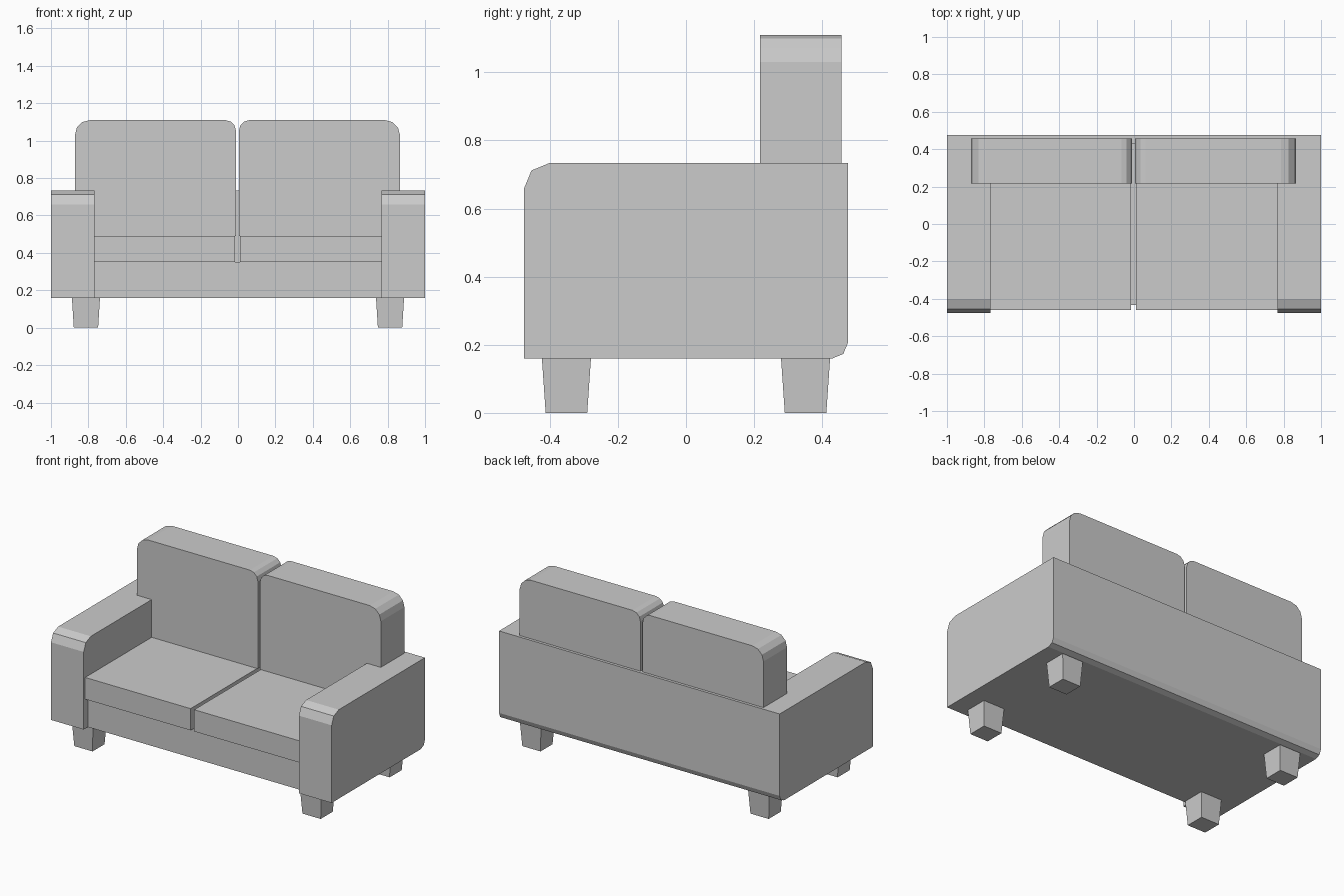
import bpy, bmesh
from math import sin, cos, pi
from mathutils import Vector

cube = bpy.data.objects.get("Cube")
if cube:
    bpy.data.objects.remove(cube)

# One upholstery colour for the whole sofa
grey = bpy.data.materials.new("plain_grey")
grey.use_nodes = True
colour = (0.6, 0.6, 0.6, 1)
grey.diffuse_color = colour
grey.node_tree.nodes["Principled BSDF"].inputs["Base Color"].default_value = colour


def finish(name, bm):
    bmesh.ops.recalc_face_normals(bm, faces=bm.faces)
    mesh = bpy.data.meshes.new(name)
    bm.to_mesh(mesh)
    bm.free()
    mesh.materials.append(grey)
    obj = bpy.data.objects.new(name, mesh)
    bpy.context.collection.objects.link(obj)
    return obj


def rounded(corners, segments):
    """Outline from (u, v, radius) right-angled corners."""
    pts = []
    for i, (u, v, r) in enumerate(corners):
        p = Vector((u, v))
        if r == 0:
            pts.append(p)
            continue
        a = (Vector(corners[i - 1][:2]) - p).normalized() * r
        b = (Vector(corners[(i + 1) % len(corners)][:2]) - p).normalized() * r
        for s in range(segments + 1):
            t = s / segments * pi / 2
            pts.append(p + a * (1 - sin(t)) + b * (1 - cos(t)))
    return pts


def extrude(name, outline, axis, start, end):
    """Extrude an outline along x (outline is y,z) or y (outline is x,z)."""
    bm = bmesh.new()
    place = (lambda p, d: (d, p.x, p.y)) if axis == "x" else (lambda p, d: (p.x, d, p.y))
    a = [bm.verts.new(place(p, start)) for p in outline]
    b = [bm.verts.new(place(p, end)) for p in outline]
    bm.faces.new(a)
    bm.faces.new(b)
    for i in range(len(a)):
        j = (i + 1) % len(a)
        bm.faces.new((a[i], a[j], b[j], b[i]))
    return finish(name, bm)


def leg(name, x, y):
    bm = bmesh.new()
    bmesh.ops.create_cube(bm, size=2)
    for v in bm.verts:
        top = v.co.z > 0
        v.co.x = x + v.co.x * (0.075 if top else 0.065)
        v.co.y = y + v.co.y * (0.072 if top else 0.061)
        v.co.z = 0.16 if top else 0
    return finish(name, bm)


BOTTOM, ARM_TOP, BACK = 0.16, 0.733, 0.475
ARM_IN, MID = 0.767, -0.003

# Base and back panel as one L-shaped frame
frame = rounded([(-0.432, BOTTOM, 0), (BACK, BOTTOM, 0.045), (BACK, ARM_TOP, 0),
                 (0.43, ARM_TOP, 0), (0.43, 0.35, 0), (-0.432, 0.35, 0)], 2)
extrude("base_and_back_frame", frame, "x", -ARM_IN, ARM_IN)

arm = rounded([(-BACK, BOTTOM, 0), (BACK, BOTTOM, 0.045),
               (BACK, ARM_TOP, 0), (-BACK, ARM_TOP, 0.073)], 2)

for side, s in (("left", 1), ("right", -1)):
    extrude(side + "_arm", arm, "x", s * ARM_IN, s)

    # Seat cushion
    seat = rounded([(-0.46, 0.35, 0), (0.43, 0.35, 0), (0.43, 0.49, 0), (-0.46, 0.49, 0)], 1)
    extrude(side + "_seat_cushion", seat, "x", MID + s * 0.013, s * ARM_IN)

    # Back cushion, reaching over the arm
    inner, outer = MID + s * 0.008, MID + s * 0.869
    cushion = rounded([(inner, 0.49, 0), (outer, 0.49, 0),
                       (outer, 1.11, 0.08), (inner, 1.11, 0.057)], 3)
    extrude(side + "_back_cushion", cushion, "y", 0.217, 0.457)

    # Tapered legs
    for end, y in (("front", -0.351), ("rear", 0.351)):
        leg(f"{end}_{side}_leg", s * 0.813, y)
